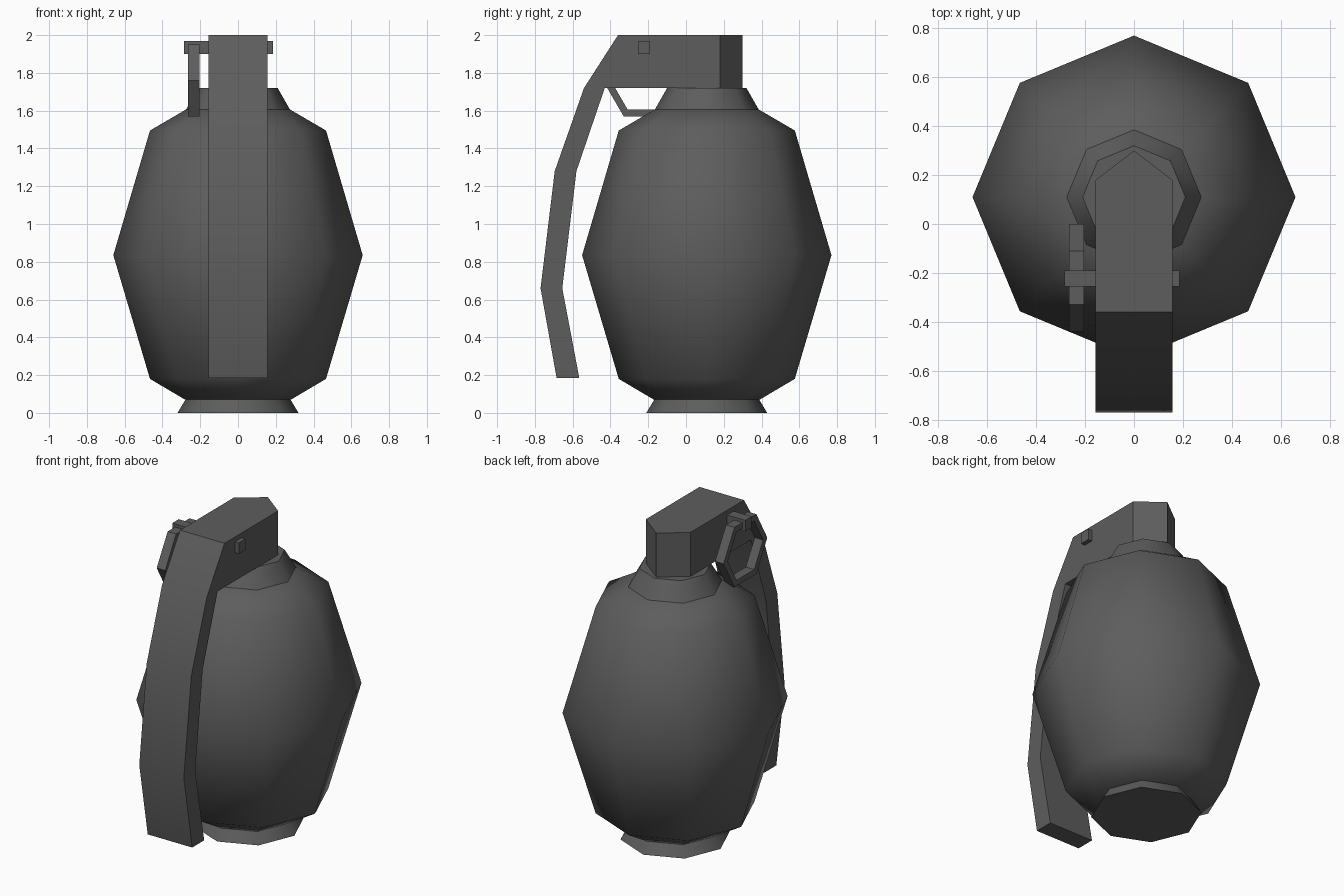
import bpy, bmesh
from math import sin, cos, pi, radians

default = bpy.data.objects.get("Cube")
if default:
    bpy.data.objects.remove(default)

CENTRE_Y = 0.11

metal = bpy.data.materials.new("dark grey metal")
metal.use_nodes = True
grey = (0.11, 0.11, 0.11, 1)
metal.diffuse_color = grey
metal.node_tree.nodes["Principled BSDF"].inputs["Base Color"].default_value = grey


def finish(name, bm, smooth_angle=None):
    bmesh.ops.recalc_face_normals(bm, faces=bm.faces)
    mesh = bpy.data.meshes.new(name)
    bm.to_mesh(mesh)
    bm.free()
    mesh.materials.append(metal)
    obj = bpy.data.objects.new(name, mesh)
    bpy.context.collection.objects.link(obj)
    if smooth_angle:
        bpy.ops.object.select_all(action='DESELECT')
        obj.select_set(True)
        bpy.context.view_layer.objects.active = obj
        bpy.ops.object.shade_smooth_by_angle(angle=radians(smooth_angle))
    return obj


def lathe(name, profile, sides=8):
    """Capped turned part from (radius, z) pairs, bottom to top."""
    bm = bmesh.new()
    rings = []
    for r, z in profile:
        angles = [2 * pi * i / sides for i in range(sides)]
        rings.append([bm.verts.new((r * cos(a), CENTRE_Y + r * sin(a), z)) for a in angles])
    for low, high in zip(rings, rings[1:]):
        for i in range(sides):
            j = (i + 1) % sides
            bm.faces.new((low[i], low[j], high[j], high[i]))
    bm.faces.new(rings[0])
    bm.faces.new(rings[-1])
    return finish(name, bm, 60)


def box(name, x, y, z):
    bm = bmesh.new()
    bmesh.ops.create_cube(bm, size=1)
    for v in bm.verts:
        v.co = [lo + (c + 0.5) * (hi - lo) for c, (lo, hi) in zip(v.co, (x, y, z))]
    return finish(name, bm)


# Turned parts
lathe("body", [(0.28, 0.07), (0.466, 0.18), (0.66, 0.835), (0.466, 1.495), (0.26, 1.615)])
lathe("base", [(0.32, 0), (0.275, 0.075)])
lathe("neck", [(0.29, 1.58), (0.21, 1.72)])

# Safety lever: outer and inner side outline, extruded across x
outer = [(0.18, 2.0), (-0.36, 2.0), (-0.54, 1.72), (-0.695, 1.28), (-0.77, 0.66), (-0.685, 0.185)]
inner = [(0.18, 1.72), (-0.36, 1.72), (-0.43, 1.72), (-0.58, 1.28), (-0.655, 0.66), (-0.565, 0.185)]
HALF = 0.157
bm = bmesh.new()
rows = [[bm.verts.new((x, y, z)) for x, (y, z) in
         ((-HALF, o), (HALF, o), (HALF, i), (-HALF, i))] for o, i in zip(outer, inner)]
for a, b in zip(rows, rows[1:]):
    for k in range(4):
        m = (k + 1) % 4
        bm.faces.new((a[k], a[m], b[m], b[k]))
bm.faces.new(rows[-1])
# Pointed back of the head
first = rows[0]
tip_top = bm.verts.new((0, 0.3, 2.0))
tip_low = bm.verts.new((0, 0.3, 1.72))
bm.faces.new((first[0], first[1], tip_top))
bm.faces.new((first[3], first[2], tip_low))
bm.faces.new((first[0], tip_top, tip_low, first[3]))
bm.faces.new((first[1], tip_top, tip_low, first[2]))
finish("safety_lever", bm, 30)

# Pin through the head
box("pin", (-0.285, 0.185), (-0.255, -0.19), (1.9, 1.97))

# Hexagonal pull ring hanging on the right
bm = bmesh.new()
loops = []
for i in range(6):
    a = i * pi / 3
    loops.append([bm.verts.new((x, -0.22 + r * cos(a), 1.76 + r * sin(a)))
                  for x, r in ((-0.265, 0.22), (-0.205, 0.22), (-0.205, 0.178), (-0.265, 0.178))])
for i in range(6):
    a, b = loops[i], loops[(i + 1) % 6]
    for k in range(4):
        m = (k + 1) % 4
        bm.faces.new((a[k], a[m], b[m], b[k]))
finish("pull_ring", bm)
